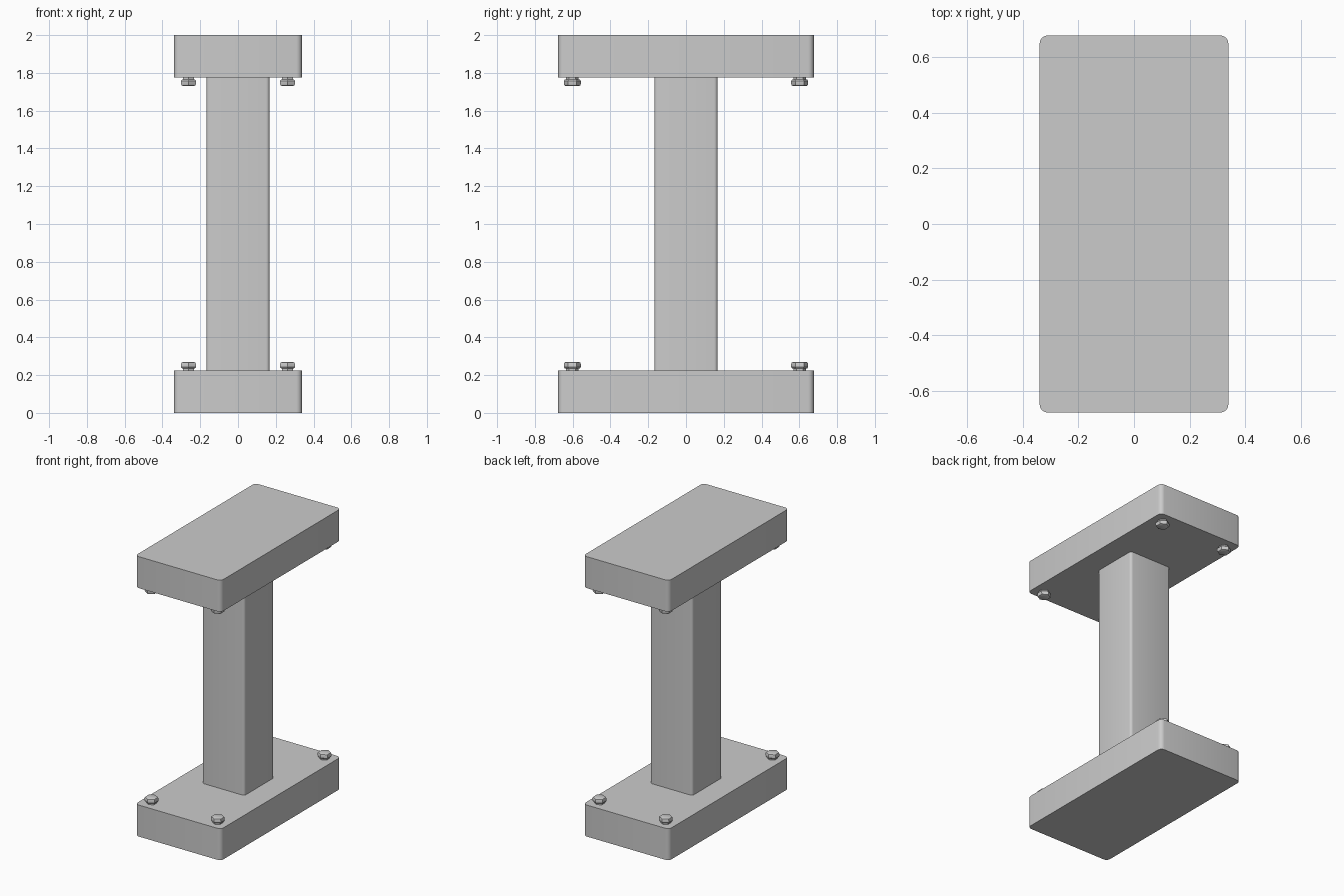
import bpy, bmesh, math

if "Cube" in bpy.data.objects:
    bpy.data.objects.remove(bpy.data.objects["Cube"])


def add_object(name, bm):
    bmesh.ops.recalc_face_normals(bm, faces=bm.faces[:])
    mesh = bpy.data.meshes.new(name)
    bm.to_mesh(mesh)
    bm.free()
    obj = bpy.data.objects.new(name, mesh)
    bpy.context.collection.objects.link(obj)
    bpy.ops.object.select_all(action='DESELECT')
    obj.select_set(True)
    bpy.context.view_layer.objects.active = obj
    bpy.ops.object.shade_smooth_by_angle(angle=math.radians(35))
    return obj


def rounded_block(name, hx, hy, z0, z1, radius):
    """Box whose four upright edges are rounded."""
    bm = bmesh.new()
    bmesh.ops.create_cube(bm, size=1)
    for v in bm.verts:
        v.co = (v.co.x * 2 * hx, v.co.y * 2 * hy, z1 if v.co.z > 0 else z0)
    upright = [e for e in bm.edges if abs(e.verts[0].co.z - e.verts[1].co.z) > 0.01]
    bmesh.ops.bevel(bm, geom=upright, offset=radius, segments=4, profile=0.5, affect='EDGES')
    return add_object(name, bm)


def hex_bolt(name, x, y, z, direction):
    """Hexagonal head on a short collar, corners along y."""
    profile = [(0.034, -0.005), (0.034, 0.011), (0.040, 0.011), (0.045, 0.017),
               (0.045, 0.034), (0.042, 0.041), (0.036, 0.044)]
    bm = bmesh.new()
    rings = []
    for r, h in profile:
        angles = [math.radians(90 + 60 * i) for i in range(6)]
        rings.append([bm.verts.new((x + r * math.cos(a), y + r * math.sin(a),
                                    z + direction * h)) for a in angles])
    for low, high in zip(rings, rings[1:]):
        for i in range(6):
            j = (i + 1) % 6
            bm.faces.new((low[i], low[j], high[j], high[i]))
    bm.faces.new(rings[0])
    bm.faces.new(rings[-1])
    return add_object(name, bm)


# End plates and column
PLATE = 0.225
rounded_block("base_plate", 0.339, 0.677, 0, PLATE, 0.03)
rounded_block("top_plate", 0.339, 0.677, 2 - PLATE, 2, 0.03)
rounded_block("column", 0.167, 0.167, PLATE, 2 - PLATE, 0.018)

# Bolts on the inner face of each plate
for label, z, direction in (("base", PLATE, 1), ("top", 2 - PLATE, -1)):
    for side, x in (("left", -0.262), ("right", 0.262)):
        for end, y in (("front", -0.602), ("back", 0.602)):
            hex_bolt(f"{label}_bolt_{end}_{side}", x, y, z, direction)
